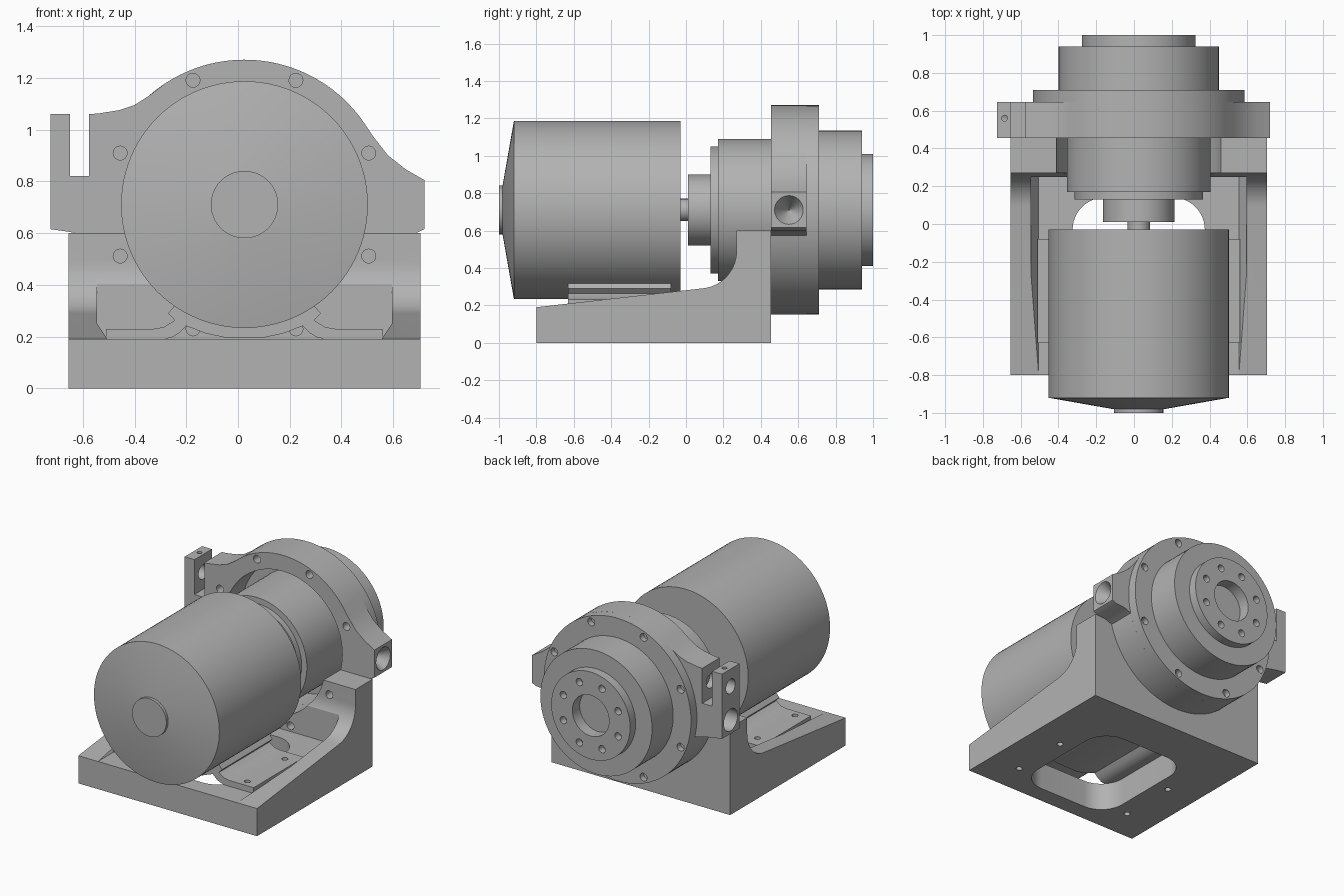
import bpy, bmesh, math
from mathutils import Vector

if "Cube" in bpy.data.objects:
    bpy.data.objects.remove(bpy.data.objects["Cube"], do_unlink=True)

grey = bpy.data.materials.new("machine_grey")
grey.use_nodes = True
grey.diffuse_color = (0.45, 0.45, 0.45, 1)
grey.node_tree.nodes["Principled BSDF"].inputs["Base Color"].default_value = grey.diffuse_color

AX, AZ = 0.025, 0.71  # main shaft line, parallel to y


def finish(name, bm):
    bmesh.ops.recalc_face_normals(bm, faces=bm.faces)
    me = bpy.data.meshes.new(name)
    bm.to_mesh(me)
    bm.free()
    me.materials.append(grey)
    ob = bpy.data.objects.new(name, me)
    bpy.context.collection.objects.link(ob)
    return ob


def place(axis, a, b, d):
    return {"x": (d, a, b), "y": (a, d, b), "z": (a, b, d)}[axis]


def add_prism(bm, pts, axis, lo, hi):
    ends = [[bm.verts.new(place(axis, a, b, d)) for a, b in pts] for d in (lo, hi)]
    for e in ends:
        bm.faces.new(e)
    n = len(pts)
    for i in range(n):
        j = (i + 1) % n
        bm.faces.new((ends[0][i], ends[0][j], ends[1][j], ends[1][i]))


def prisms(name, outlines, axis, lo, hi):
    bm = bmesh.new()
    for pts in outlines:
        add_prism(bm, pts, axis, lo, hi)
    return finish(name, bm)


def arc(cx, cy, r, start, end, n):
    angles = [math.radians(start + (end - start) * i / n) for i in range(n + 1)]
    return [(cx + r * math.cos(t), cy + r * math.sin(t)) for t in angles]


def circle(cx, cy, r, n=24):
    return arc(cx, cy, r, 0, 360, n)[:-1]


def bolt_circle(radius, hole):
    return [circle(x, z, hole, 16) for x, z in arc(AX, AZ, radius, 22.5, 337.5, 7)]


def lathe(name, profile, n=96):
    # profile of (y, radius), closed at both ends
    bm = bmesh.new()
    rings = [[bm.verts.new((x, y, z)) for x, z in circle(AX, AZ, r, n)] for y, r in profile]
    for a, b in zip(rings, rings[1:]):
        for i in range(n):
            j = (i + 1) % n
            bm.faces.new((a[i], a[j], b[j], b[i]))
    bm.faces.new(rings[0])
    bm.faces.new(rings[-1])
    return finish(name, bm)


def activate(ob):
    bpy.ops.object.select_all(action="DESELECT")
    ob.select_set(True)
    bpy.context.view_layer.objects.active = ob


def cut(ob, cutter):
    cutter.hide_render = True
    mod = ob.modifiers.new("cut", "BOOLEAN")
    mod.operation, mod.solver, mod.object = "DIFFERENCE", "EXACT", cutter
    activate(ob)
    bpy.ops.object.modifier_apply(modifier=mod.name)
    bpy.data.objects.remove(cutter, do_unlink=True)


# Motor with conical front and small cap
motor = lathe("motor", [(-1, 0.13), (-0.98, 0.13), (-0.98, 0.135), (-0.92, 0.477), (-0.03, 0.477)])
shaft = lathe("motor_shaft", [(-0.04, 0.06), (0.02, 0.06)], 48)

# Gearbox body, stepped output end
gearbox = lathe("gearbox", [
    (0.01, 0.19), (0.13, 0.19), (0.13, 0.34), (0.17, 0.34), (0.17, 0.38), (0.645, 0.38),
    (0.645, 0.56), (0.71, 0.56), (0.71, 0.425), (0.94, 0.425), (0.94, 0.3), (1, 0.3)])
cut(gearbox, prisms("rim_holes", bolt_circle(0.52, 0.027), "y", 0.67, 0.8))
cut(gearbox, prisms("output_holes", bolt_circle(0.225, 0.025), "y", 0.95, 1.1))
cut(gearbox, prisms("output_bore", [circle(AX, AZ, 0.14, 48)], "y", 0.92, 1.1))

# Mounting plate with a slotted lug on one side and a plain lug on the other
outline = arc(AX, AZ, 0.56, 123, 36, 32)
outline += [(0.525, 0.97), (0.58, 0.9), (0.65, 0.845), (0.72, 0.805), (0.72, 0.615),
            (0.69, 0.6), (0.62, 0.595)]
outline += arc(AX, AZ, 0.56, -14, -166, 50)
outline += [(-0.6, 0.595), (-0.655, 0.605), (-0.725, 0.615), (-0.725, 1.06), (-0.65, 1.06),
            (-0.65, 0.82), (-0.575, 0.82), (-0.575, 1.06), (-0.54, 1.062), (-0.46, 1.075),
            (-0.4, 1.095), (-0.345, 1.13)]
plate = prisms("mounting_plate", [outline], "y", 0.455, 0.645)
cut(plate, prisms("plate_bore", [circle(AX, AZ, 0.45, 64)], "y", 0.4, 0.7))
cut(plate, prisms("plate_holes", bolt_circle(0.52, 0.027), "y", 0.4, 0.54))
cut(plate, prisms("clamp_hole", [circle(0.55, 0.94, 0.05)], "x", -0.8, -0.53))
cut(plate, prisms("lug_hole", [circle(0.55, 0.71, 0.075, 32)], "x", -0.8, -0.6))
cut(plate, prisms("screw_hole", [circle(-0.685, 0.56, 0.016, 12)], "z", 0.97, 1.1))

# Conical socket in the plain lug
bm = bmesh.new()
socket = bmesh.ops.create_cone(bm, cap_ends=True, segments=32, radius1=0.003, radius2=0.08, depth=0.12)
for v in socket["verts"]:
    v.co = Vector((v.co.z + 0.665, v.co.x + 0.55, v.co.y + AZ))
cut(plate, finish("lug_socket", bm))

# Base: side profile with a curved rise to the rear wall
base = prisms("base", [[(-0.8, 0), (0.455, 0), (0.455, 0.6), (0.27, 0.6)]
                       + arc(0.07, 0.49, 0.2, 0, -84, 14) + [(-0.8, 0.19)]], "x", -0.655, 0.705)
pocket = [(-0.505, 0.19), (0.555, 0.19), (0.595, 0.25), (0.597, 0.75), (-0.547, 0.75), (-0.545, 0.25)]
cut(base, prisms("pocket", [pocket], "y", -0.9, 0.25))
cut(base, prisms("wall_arc", [circle(AX, AZ, 0.45, 96)], "y", 0.2, 0.6))
cut(base, prisms("wall_holes", bolt_circle(0.52, 0.027), "y", 0.2, 0.5))
r = 0.17
window = (arc(0.375 - r, 0.14 - r, r, 0, 90, 12) + arc(-0.325 + r, 0.14 - r, r, 90, 180, 12)
          + arc(-0.325 + r, -0.68 + r, r, 180, 270, 12) + arc(0.375 - r, -0.68 + r, r, 270, 360, 12))
cut(base, prisms("window", [window], "z", -0.1, 0.24))
foot_holes = [circle(AX + s * 0.45, y, 0.02, 16) for s in (-1, 1) for y in (-0.17, -0.577)]
cut(base, prisms("base_holes", foot_holes, "z", -0.1, 0.3))

# Motor cradle: ring segment with two flat feet
half = [(0.08, 0.197), (0.15, 0.212), (0.225, 0.241), (0.25, 0.215), (0.28, 0.197), (0.31, 0.19),
        (0.535, 0.19), (0.535, 0.23), (0.35, 0.23), (0.31, 0.237), (0.27, 0.263),
        (0.295, 0.29), (0.265, 0.325), (0.15, 0.26), (0.07, 0.24)]
cradle_outline = [(AX + x, z) for x, z in half] + [(AX - x, z) for x, z in reversed(half)]
cradle = prisms("motor_cradle", [cradle_outline], "y", -0.63, -0.08)
cut(cradle, prisms("cradle_holes", foot_holes, "z", 0.1, 0.3))

for ob in (motor, shaft, gearbox, plate, base, cradle):
    activate(ob)
    bpy.ops.object.shade_smooth_by_angle(angle=math.radians(25))
